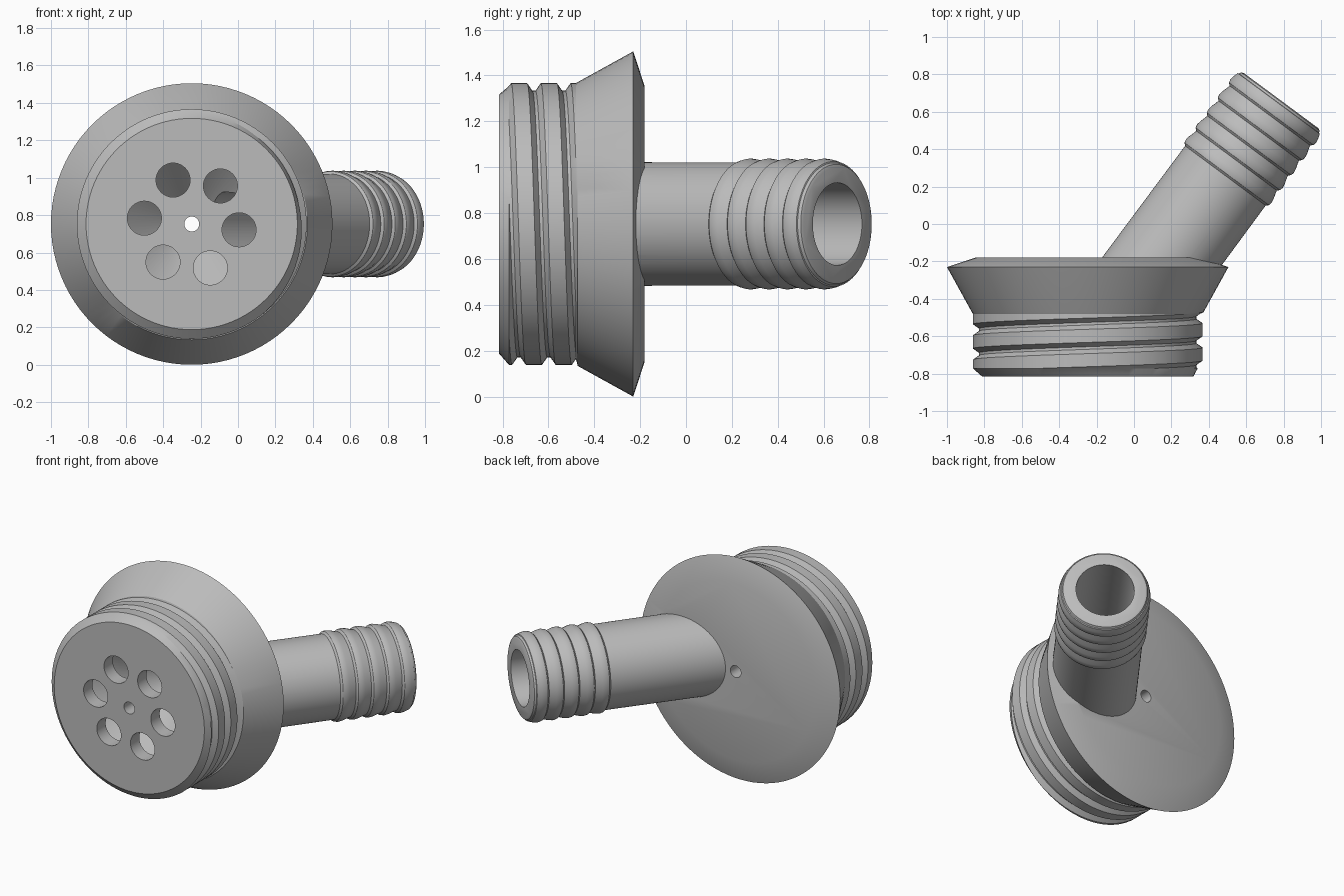
import bpy, bmesh, math
from mathutils import Vector

if "Cube" in bpy.data.objects:
    bpy.data.objects.remove(bpy.data.objects["Cube"])

Z = Vector((0, 0, 1))
CENTRE = Vector((-0.2475, 0, 0.7525))
Y_AXIS = Vector((0, 1, 0))
PIPE_AXIS = Vector((0.595, 0.804, 0)).normalized()
PIPE_END = Vector((0.786, 0.66, CENTRE.z))
PITCH = 0.13


def lathe(name, profile, origin, axis, n=96):
    """Closed solid around an axis; profile(angle) gives (distance, radius) pairs."""
    side = axis.cross(Z)
    bm = bmesh.new()
    cols = []
    for i in range(n + 1):
        a = math.tau * i / n
        out = side * math.sin(a) + Z * math.cos(a)
        cols.append([bm.verts.new(origin + axis * s + out * r) for s, r in profile(a)])
    for c, d in zip(cols, cols[1:]):
        for j in range(len(c) - 1):
            bm.faces.new((c[j], c[j + 1], d[j + 1], d[j]))
    bm.faces.new([c[0] for c in cols[:n]])
    bm.faces.new([c[-1] for c in cols[:n]])
    bmesh.ops.remove_doubles(bm, verts=bm.verts, dist=1e-5)
    bmesh.ops.recalc_face_normals(bm, faces=bm.faces)
    mesh = bpy.data.meshes.new(name)
    bm.to_mesh(mesh)
    bm.free()
    ob = bpy.data.objects.new(name, mesh)
    bpy.context.collection.objects.link(ob)
    return ob


def rod(name, origin, axis, start, end, radius, n=48):
    return lathe(name, lambda a: [(start, radius), (end, radius)], origin, axis, n)


def combine(target, other, operation):
    mod = target.modifiers.new(operation.lower(), "BOOLEAN")
    mod.operation, mod.object, mod.solver = operation, other, "EXACT"
    bpy.context.view_layer.objects.active = target
    bpy.ops.object.modifier_apply(modifier=mod.name)
    bpy.data.objects.remove(other)


# Threaded plug with flared flange: helical groove rows between chamfer and cone
def plug_profile(a):
    low, high = -0.772, -0.48
    rows = [(-0.815, 0.565)]
    for k in range(-4, 3):
        mid = -0.533 + PITCH * (k + a / math.tau)
        for offset, depth in ((-0.03, 0), (-0.007, 0.033), (0.007, 0.033), (0.03, 0)):
            y = min(max(mid + offset, low), high)
            nearest = abs((y - mid + PITCH / 2) % PITCH - PITCH / 2)
            cut = 0.033 * min(max((0.03 - nearest) / 0.023, 0), 1)
            rows.append((y, 0.614 - cut))
    return rows + [(-0.472, 0.619), (-0.23, 0.7525), (-0.18, 0.6)]


body = lathe("threaded_hose_fitting", plug_profile, CENTRE, Y_AXIS)


# Angled hose tail with five barbs and a rounded lip
def tail_profile(a):
    rows = [(-1.32, 0.27)]
    for k in range(5):
        s = -0.5 + 0.1 * k
        rows += [(s, 0.268), (s + 0.012, 0.281), (s + 0.03, 0.285),
                 (s + 0.055, 0.281), (s + 0.08, 0.273)]
    return rows + [(-0.018, 0.267), (-0.006, 0.26), (0, 0.247)]


combine(body, lathe("hose_tail", tail_profile, PIPE_END, PIPE_AXIS), "UNION")

# Funnel chamber and the bore that leaves it
funnel = lathe("chamber", lambda a: [(-0.72, 0.53), (-0.27, 0.1)], CENTRE, Y_AXIS)
combine(body, funnel, "DIFFERENCE")
combine(body, rod("bore", PIPE_END, PIPE_AXIS, -1.38, 0.1, 0.18, 64), "DIFFERENCE")

# Ring of six inlet holes, and a pin hole right through
for i in range(6):
    a = math.radians(53 + 60 * i)
    spot = CENTRE + Vector((math.cos(a), 0, math.sin(a))) * 0.255
    combine(body, rod("inlet", spot, Y_AXIS, -0.9, -0.65, 0.091), "DIFFERENCE")
combine(body, rod("pin_hole", CENTRE, Y_AXIS, -0.9, 0, 0.04, 32), "DIFFERENCE")

# Plain grey material
grey = bpy.data.materials.new("plain_grey")
grey.use_nodes = True
colour = (0.5, 0.5, 0.5, 1)
grey.diffuse_color = colour
grey.node_tree.nodes["Principled BSDF"].inputs["Base Color"].default_value = colour
body.data.materials.clear()
body.data.materials.append(grey)

bpy.ops.object.select_all(action="DESELECT")
body.select_set(True)
bpy.context.view_layer.objects.active = body
bpy.ops.object.shade_smooth_by_angle(angle=math.radians(25))
